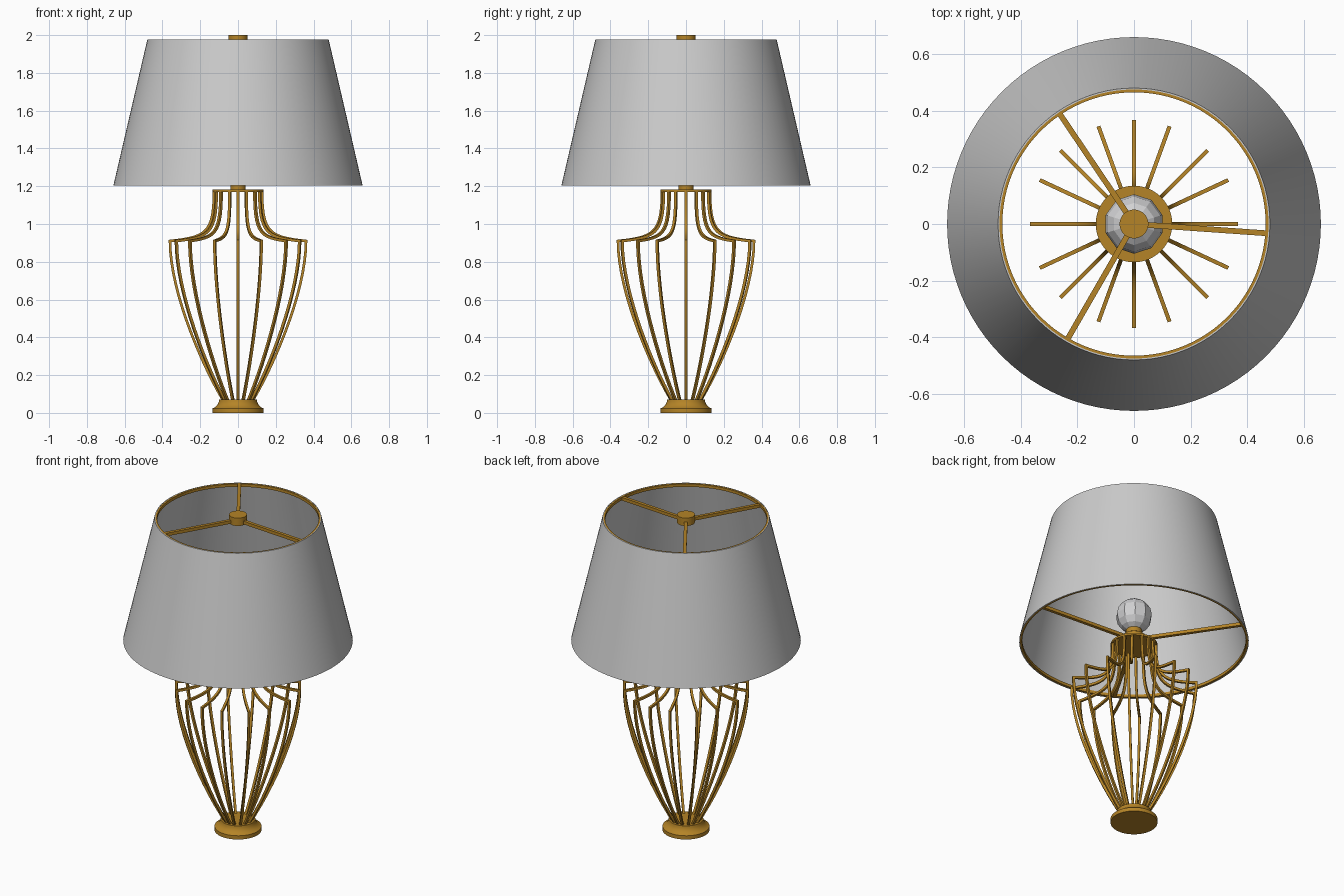
import bpy
import bmesh
from math import cos, sin, pi, radians
from mathutils import Vector, Matrix
from mathutils.geometry import interpolate_bezier

cube = bpy.data.objects.get("Cube")
if cube:
    bpy.data.objects.remove(cube, do_unlink=True)


def make_material(name, rgb):
    mat = bpy.data.materials.new(name)
    mat.use_nodes = True
    color = (*rgb, 1.0)
    mat.diffuse_color = color
    mat.node_tree.nodes["Principled BSDF"].inputs["Base Color"].default_value = color
    return mat


gold = make_material("aged gold", (0.46, 0.23, 0.02))
linen = make_material("pale grey fabric", (0.6, 0.6, 0.6))
glass = make_material("white glass", (0.64, 0.64, 0.65))


def finish(name, bm, mat, smooth=True):
    bmesh.ops.recalc_face_normals(bm, faces=bm.faces[:])
    mesh = bpy.data.meshes.new(name)
    bm.to_mesh(mesh)
    bm.free()
    mesh.materials.append(mat)
    obj = bpy.data.objects.new(name, mesh)
    bpy.context.collection.objects.link(obj)
    if smooth:
        bpy.ops.object.select_all(action='DESELECT')
        obj.select_set(True)
        bpy.context.view_layer.objects.active = obj
        bpy.ops.object.shade_smooth_by_angle(angle=radians(30))
    return obj


def lathe(name, profile, mat, segments=48, closed=False):
    """Spin an (r, z) profile around the z axis."""
    bm = bmesh.new()
    verts = [bm.verts.new((r, 0, z)) for r, z in profile]
    edges = [bm.edges.new(pair) for pair in zip(verts, verts[1:])]
    if closed:
        edges.append(bm.edges.new((verts[-1], verts[0])))
    bmesh.ops.spin(bm, geom=verts + edges, cent=(0, 0, 0), axis=(0, 0, 1),
                   angle=2 * pi, steps=segments)
    bmesh.ops.remove_doubles(bm, verts=bm.verts[:], dist=0.0001)
    return finish(name, bm, mat)


def square_rod(name, path, half, angle, mat):
    """Sweep a square section along an (r, z) path, turned about z."""
    bm = bmesh.new()
    turn = Matrix.Rotation(angle, 3, 'Z')
    rings = []
    for i, p in enumerate(path):
        a = (p - path[i - 1]).normalized() if i else (path[1] - p).normalized()
        b = (path[i + 1] - p).normalized() if i < len(path) - 1 else a
        tangent = (a + b).normalized()
        normal = Vector((-tangent.y, tangent.x)) * half / max(0.5, tangent.dot(a))
        ring = []
        for side, w in ((-1, -1), (1, -1), (1, 1), (-1, 1)):
            q = p + normal * side
            ring.append(bm.verts.new(turn @ Vector((q.x, w * half, q.y))))
        rings.append(ring)
    for lo, hi in zip(rings, rings[1:]):
        for k in range(4):
            n = (k + 1) % 4
            bm.faces.new((lo[k], lo[n], hi[n], hi[k]))
    bm.faces.new(rings[0])
    bm.faces.new(rings[-1])
    return finish(name, bm, mat)


# Turned foot
lathe("foot", [(0, 0), (0.135, 0), (0.135, 0.024), (0.122, 0.03), (0.108, 0.044),
               (0.102, 0.058), (0.1, 0.07), (0, 0.07)], gold)

# Cage of bent ribs, mirrored on both axes
corner = Vector((0.36, 0.91))
belly = interpolate_bezier(Vector((0.075, 0.06)), Vector((0.2, 0.27)),
                           Vector((0.36, 0.65)), corner, 16)
shoulder = interpolate_bezier(corner, Vector((0.17, 0.93)),
                              Vector((0.127, 0.95)), Vector((0.127, 1.178)), 14)
rib_path = [Vector(p[:2]) for p in belly + shoulder[1:]]
rib_angles = {a % 360 for d in (0, 25, 45, 70, 90) for a in (d, -d, 180 - d, 180 + d)}
for i, degrees in enumerate(sorted(rib_angles)):
    square_rod(f"cage_rib_{i + 1}", rib_path, 0.007, radians(degrees), gold)

# Cap plate, neck and socket
lathe("cap_plate", [(0, 1.17), (0.135, 1.17), (0.135, 1.182), (0, 1.182)], gold)
lathe("neck_socket", [(0, 1.18), (0.041, 1.18), (0.041, 1.208), (0.068, 1.212),
                      (0.068, 1.235), (0.045, 1.25), (0.045, 1.285), (0, 1.285)], gold, 32)

# Faceted bulb
bm = bmesh.new()
bmesh.ops.create_uvsphere(bm, u_segments=10, v_segments=8, radius=0.105,
                          matrix=Matrix.Translation((0, 0, 1.37)))
finish("bulb", bm, glass, smooth=False)

# Tapered shade with thin wall
lathe("shade", [(0.66, 1.203), (0.48, 1.977), (0.475, 1.977), (0.655, 1.203)],
      linen, 96, closed=True)

# Rim rings just inside the shade
for name, r, z in (("upper_rim_ring", 0.473, 1.967), ("lower_rim_ring", 0.651, 1.213)):
    lathe(name, [(r - 0.008, z - 0.009), (r + 0.004, z - 0.009),
                 (r + 0.002, z + 0.009), (r - 0.008, z + 0.009)], gold, 96, closed=True)

# Finial hub and the three spokes at each level
lathe("top_hub", [(0, 1.95), (0.051, 1.95), (0.051, 2.0), (0, 2.0)], gold, 32)
for i, degrees in enumerate((-4, 124, 240)):
    for level, reach, z in (("upper", 0.47, 1.965), ("lower", 0.648, 1.214)):
        square_rod(f"{level}_spoke_{i + 1}", [Vector((0.02, z)), Vector((reach, z))],
                   0.01, radians(degrees), gold)
